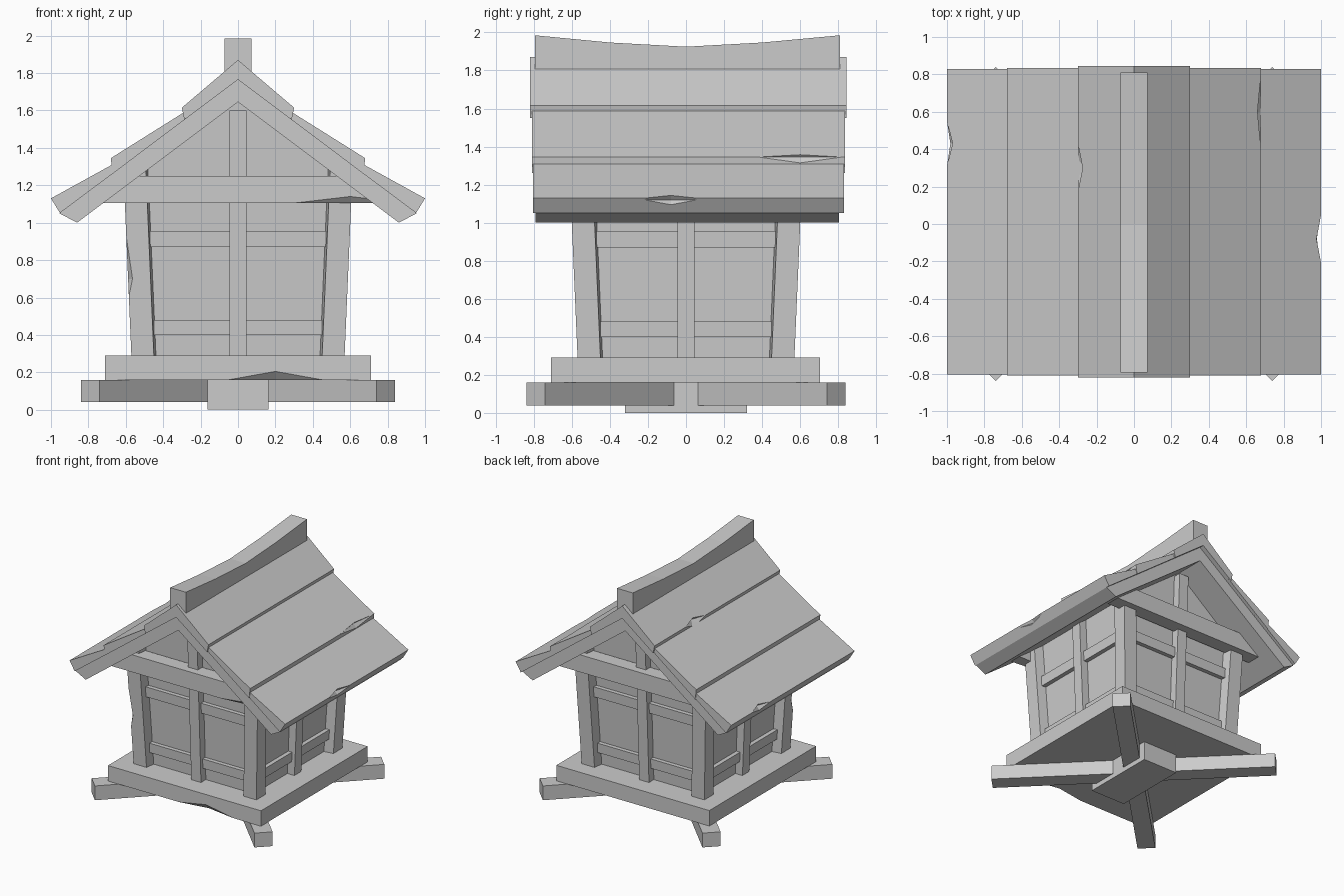
import bpy, bmesh
from mathutils import Matrix, Vector

cube = bpy.data.objects.get("Cube")
if cube:
    bpy.data.objects.remove(cube, do_unlink=True)

GREY = (0.6, 0.6, 0.6, 1.0)
mat = bpy.data.materials.new("plain grey")
mat.use_nodes = True
mat.diffuse_color = GREY
mat.node_tree.nodes["Principled BSDF"].inputs["Base Color"].default_value = GREY


def finish(name, bm):
    bmesh.ops.recalc_face_normals(bm, faces=bm.faces)
    mesh = bpy.data.meshes.new(name)
    bm.to_mesh(mesh)
    bm.free()
    mesh.materials.append(mat)
    obj = bpy.data.objects.new(name, mesh)
    bpy.context.collection.objects.link(obj)
    return obj


def prism(name, points, axis, start, end):
    """Extrude a (side, height) profile along x or y."""
    bm = bmesh.new()
    place = (lambda p, d: (p[0], d, p[1])) if axis == "y" else (lambda p, d: (d, p[0], p[1]))
    face = bm.faces.new([bm.verts.new(place(p, start)) for p in points])
    out = bmesh.ops.extrude_face_region(bm, geom=[face])
    shift = Vector((0, end - start, 0)) if axis == "y" else Vector((end - start, 0, 0))
    bmesh.ops.translate(bm, vec=shift, verts=[v for v in out["geom"] if isinstance(v, bmesh.types.BMVert)])
    return finish(name, bm)


def box(name, low, high, turn=0):
    low, high = Vector(low), Vector(high)
    bm = bmesh.new()
    bmesh.ops.create_cube(bm, size=1)
    bmesh.ops.scale(bm, vec=high - low, verts=bm.verts)
    bmesh.ops.translate(bm, vec=(low + high) / 2, verts=bm.verts)
    bmesh.ops.rotate(bm, matrix=Matrix.Rotation(turn, 3, "Z"), verts=bm.verts)
    return finish(name, bm)


def flip(points, side):
    return [(side * a, b) for a, b in points]


def chip(obj, place, size):
    """Knock a small facetted dent out of an edge."""
    bm = bmesh.new()
    bmesh.ops.create_uvsphere(bm, u_segments=4, v_segments=2, radius=1)
    bmesh.ops.scale(bm, vec=size, verts=bm.verts)
    bmesh.ops.translate(bm, vec=place, verts=bm.verts)
    cutter = finish("chip_cutter", bm)
    cutter.hide_render = True
    mod = obj.modifiers.new("chip", "BOOLEAN")
    mod.operation = "DIFFERENCE"
    mod.object = cutter
    mod.solver = "EXACT"
    bpy.context.view_layer.update()
    deps = bpy.context.evaluated_depsgraph_get()
    mesh = bpy.data.meshes.new_from_object(obj.evaluated_get(deps))
    obj.modifiers.clear()
    obj.data = mesh
    bpy.data.objects.remove(cutter, do_unlink=True)


FLOOR = 0.29
LEAN = 0.043  # outward lean per unit of height


def lean(z):
    return LEAN * (z - FLOOR)


# Crossed feet, centre block and floor slab
for n, angle in enumerate((0.7854, -0.7854)):
    box(f"foot_beam_{n + 1}", (-1.117, -0.07, 0.04), (1.117, 0.07, 0.16), angle)
box("centre_block", (-0.163, -0.32, 0), (0.163, 0.32, 0.16))
floor = box("floor_slab", (-0.71, -0.71, 0.16), (0.71, 0.705, FLOOR))
chip(floor, (0.2, -0.71, 0.16), (0.25, 0.04, 0.045))

# Walls with gables, leaning outwards
walls = prism("walls", [(-0.49, FLOOR), (0.49, FLOOR), (0.53, 1.25), (0, 1.65), (-0.53, 1.25)], "y", -0.49, 0.49)
for v in walls.data.vertices:
    v.co.y += lean(v.co.z) * (1 if v.co.y > 0 else -1)

# Corner posts with a kite-shaped section
for sx in (-1, 1):
    for sy in (-1, 1):
        bm = bmesh.new()
        section = [(0.57, 0.57), (0.45, 0.57), (0.43, 0.43), (0.57, 0.45)]
        rings = []
        for z in (FLOOR, 1.29):
            rings.append([bm.verts.new((sx * (x + lean(z)), sy * (y + lean(z)), z)) for x, y in section])
        bm.faces.new(rings[0])
        bm.faces.new(rings[1])
        for i in range(4):
            j = (i + 1) % 4
            bm.faces.new((rings[0][i], rings[0][j], rings[1][j], rings[1][i]))
        side = "left" if sx > 0 else "right"
        end = "back" if sy > 0 else "front"
        post = finish(f"{end}_{side}_post", bm)
        if sx < 0 and sy < 0:
            chip(post, (-0.605, -0.6, 0.7), (0.05, 0.07, 0.28))

# Middle posts, rails and tie beams on each side
for axis, top, ends in (("x", 1.6, ("front", "back")), ("y", 1.24, ("right", "left"))):
    run = axis
    across = "y" if axis == "x" else "x"
    for s, label in zip((-1, 1), ends):
        stud = [(0.47, FLOOR), (0.555, FLOOR), (0.555 + lean(top), top), (0.47 + lean(top), top)]
        prism(f"{label}_middle_post", flip(stud, s), run, -0.045, 0.045)
        for low, high, half, level in ((0.4, 0.48, 0.45, "lower"), (0.87, 0.955, 0.47, "upper")):
            rail = [(0.47 + lean(low), low), (0.525 + lean(low), low),
                    (0.525 + lean(high), high), (0.47 + lean(high), high)]
            prism(f"{label}_{level}_rail", flip(rail, s), run, -half, half)
for s, label in ((-1, "front"), (1, "back")):
    beam = prism(f"{label}_tie_beam", [(-0.725, 1.105), (0.725, 1.105), (0.53, 1.25), (-0.53, 1.25)],
                 "y", s * 0.54, s * 0.66)
    if s < 0:
        chip(beam, (0.6, -0.66, 1.105), (0.3, 0.03, 0.035))

# Roof underlayer
prism("roof_underlayer", [(0, 1.765), (0.955, 1.05), (0.86, 1.0), (0, 1.645), (-0.86, 1.0), (-0.955, 1.05)],
      "y", -0.79, 0.805)

# Overlapping roof boards, bottom to top
boards = {
    "lower": ([(1.0, 1.13), (0.952, 1.052), (0.55, 1.352), (0.55, 1.378)], -0.805, 0.83),
    "middle": ([(0.68, 1.345), (0.67, 1.262), (0.2, 1.615), (0.2, 1.646)], -0.81, 0.835),
    "upper": ([(0.3, 1.615), (0.287, 1.55), (0, 1.765), (0, 1.87)], -0.82, 0.845),
}
roof = {}
for level, (points, front, back) in boards.items():
    for s, side in ((-1, "right"), (1, "left")):
        roof[level, side] = prism(f"{level}_{side}_roof_board", flip(points, s), "y", front, back)
chip(roof["lower", "left"], (1.0, -0.08, 1.12), (0.045, 0.16, 0.05))
chip(roof["lower", "right"], (-1.0, 0.43, 1.13), (0.045, 0.12, 0.05))
chip(roof["middle", "left"], (0.68, 0.6, 1.345), (0.03, 0.22, 0.035))
chip(roof["upper", "right"], (-0.3, 0.3, 1.615), (0.045, 0.13, 0.05))

# Sagging ridge beam
prism("ridge_beam", [(-0.795, 1.985), (-0.4, 1.947), (0, 1.925), (0.4, 1.947), (0.81, 1.985),
                     (0.81, 1.79), (-0.795, 1.79)], "x", -0.073, 0.073)
